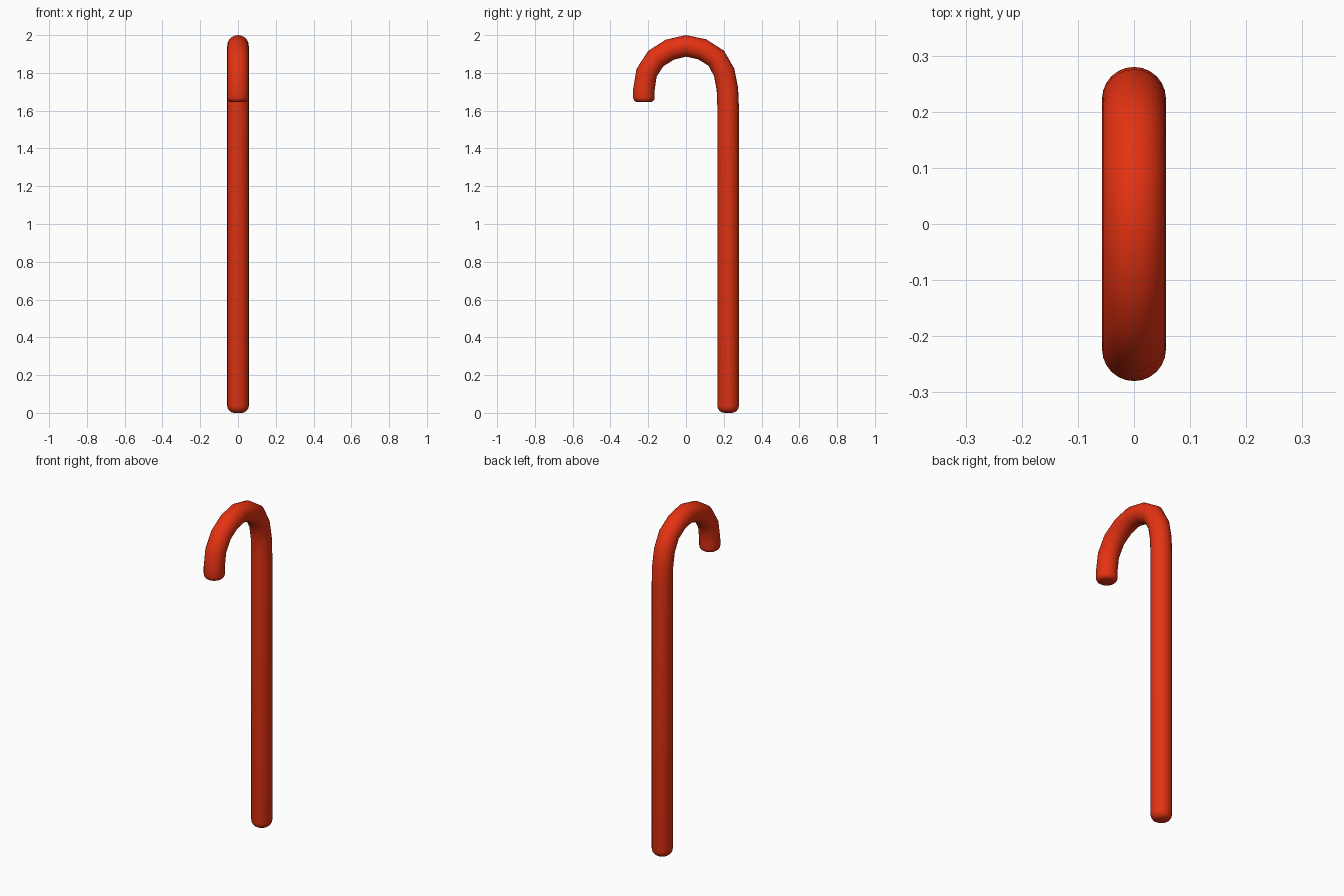
import bpy, bmesh, math
from mathutils import Vector

cube = bpy.data.objects.get("Cube")
if cube:
    bpy.data.objects.remove(cube, do_unlink=True)

RADIUS = 0.057
SIDES = 24

red = bpy.data.materials.new("bright red")
red.use_nodes = True
red.diffuse_color = (0.78, 0.032, 0.006, 1)
red.node_tree.nodes["Principled BSDF"].inputs["Base Color"].default_value = red.diffuse_color


def rounded_end(y, z, bevel, steps=5):
    """Rings from the flat tip up to the full tube width."""
    rings = []
    for i in range(steps):
        a = math.pi / 2 * i / (steps - 1)
        rings.append((Vector((0, y, z + bevel * (1 - math.cos(a)))),
                      RADIUS - bevel * (1 - math.sin(a))))
    return rings


# Centre line of the crook, from the shaft over to the hook
crook = [(0.223, 1.62), (0.219, 1.715), (0.202, 1.803), (0.16, 1.878),
         (0.085, 1.925), (0, 1.943), (-0.085, 1.923), (-0.16, 1.876),
         (-0.209, 1.80), (-0.223, 1.71)]
rings = rounded_end(0.223, 0, 0.038)
rings += [(Vector((0, y, z)), RADIUS) for y, z in crook]
rings += reversed(rounded_end(-0.223, 1.645, 0.025))

# Sweep a circle along the centre line
bm = bmesh.new()
side = Vector((1, 0, 0))
loops = []
for i, (centre, radius) in enumerate(rings):
    before = rings[max(i - 1, 0)][0]
    after = rings[min(i + 1, len(rings) - 1)][0]
    into = (centre - before).normalized()
    out = (after - centre).normalized()
    across = side.cross((into + out).normalized())
    angles = [2 * math.pi * k / SIDES for k in range(SIDES)]
    loops.append([bm.verts.new(centre + radius * (side * math.cos(a) + across * math.sin(a)))
                  for a in angles])
for low, high in zip(loops, loops[1:]):
    for k in range(SIDES):
        n = (k + 1) % SIDES
        bm.faces.new((low[k], low[n], high[n], high[k]))
bm.faces.new(loops[0])
bm.faces.new(loops[-1])
bmesh.ops.recalc_face_normals(bm, faces=bm.faces)

mesh = bpy.data.meshes.new("hooked_cane")
bm.to_mesh(mesh)
bm.free()
mesh.materials.append(red)
cane = bpy.data.objects.new("hooked_cane", mesh)
bpy.context.collection.objects.link(cane)

# Smooth tube with rounded ends
bpy.ops.object.select_all(action='DESELECT')
cane.select_set(True)
bpy.context.view_layer.objects.active = cane
bpy.ops.object.shade_smooth_by_angle(angle=math.radians(40))
